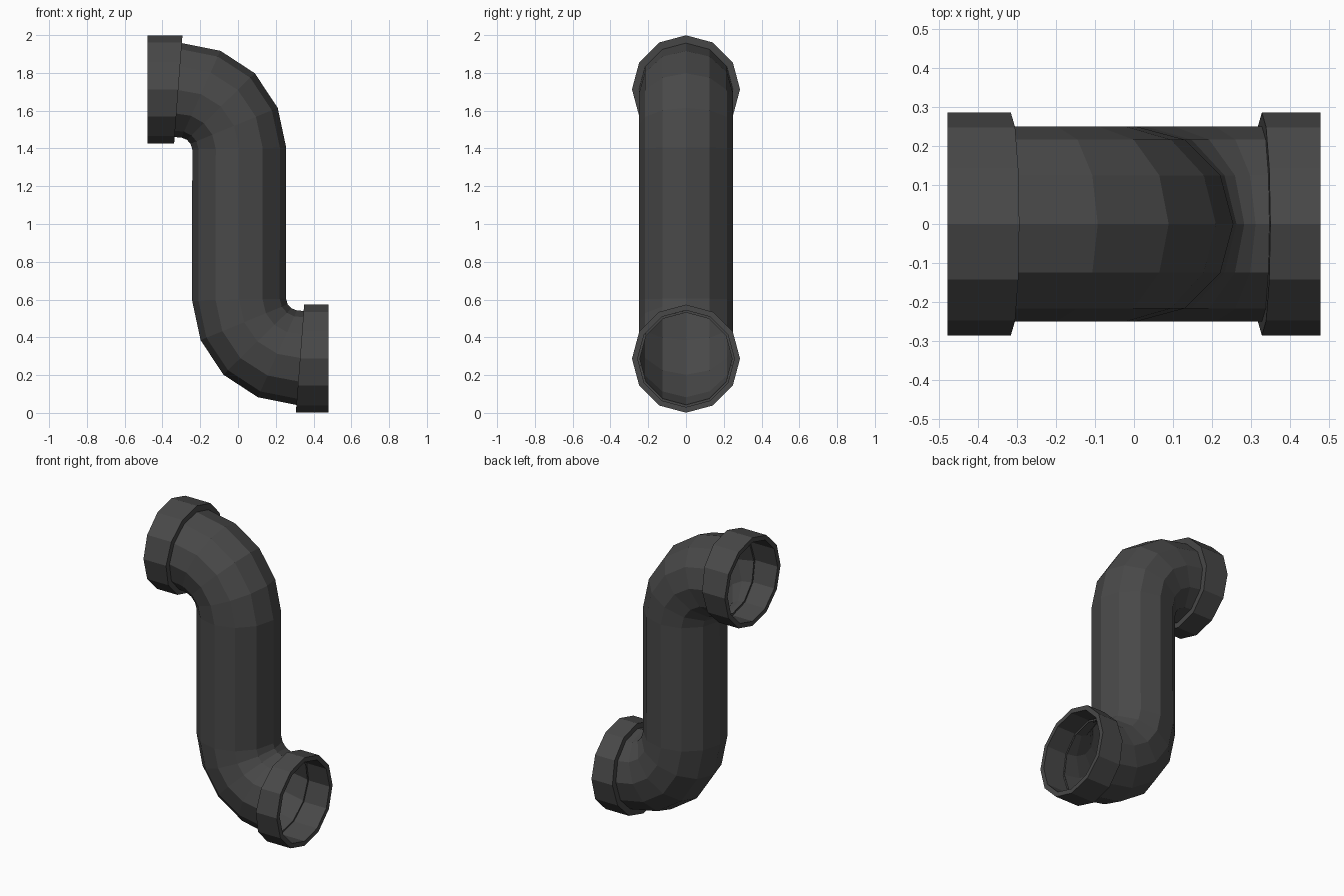
import bpy, bmesh, math

if "Cube" in bpy.data.objects:
    bpy.data.objects.remove(bpy.data.objects["Cube"])

SIDES = 12
MID_X = 0.006          # the bends are point-symmetric about (MID_X, z=1)

mat = bpy.data.materials.new("dark_grey")
mat.diffuse_color = (0.065, 0.065, 0.065, 1)
mat.use_nodes = True
mat.node_tree.nodes["Principled BSDF"].inputs["Base Color"].default_value = mat.diffuse_color


def turn(x, z):
    """Half turn that carries the lower end to the upper end."""
    return 2 * MID_X - x, 2 - z


def loft(name, rings, closed=False):
    """Skin a list of vertex rings with flat quads."""
    bm = bmesh.new()
    loops = [[bm.verts.new(p) for p in ring] for ring in rings]
    pairs = list(zip(loops, loops[1:]))
    if closed:
        pairs.append((loops[-1], loops[0]))
    for a, b in pairs:
        for i in range(SIDES):
            j = (i + 1) % SIDES
            bm.faces.new((a[i], a[j], b[j], b[i]))
    bmesh.ops.recalc_face_normals(bm, faces=bm.faces)
    mesh = bpy.data.meshes.new(name)
    bm.to_mesh(mesh)
    bm.free()
    mesh.materials.append(mat)
    obj = bpy.data.objects.new(name, mesh)
    bpy.context.collection.objects.link(obj)
    return obj


def pipe_ring(outer, inner, r=0.25):
    """Ring spanning an outer and an inner point of the bend."""
    ring = []
    for i in range(SIDES):
        a = 2 * math.pi * i / SIDES
        t = (1 - math.cos(a)) / 2
        ring.append((outer[0] + (inner[0] - outer[0]) * t, r * math.sin(a),
                     outer[1] + (inner[1] - outer[1]) * t))
    return ring


# S-shaped pipe: outer and inner outline of the lower bend, from its mouth up
outer = [(0.31, 0.042), (0.105, 0.083), (-0.077, 0.202), (-0.198, 0.385), (-0.243, 0.595)]
inner = [(0.348, 0.54), (0.312, 0.542), (0.283, 0.554), (0.263, 0.575), (0.254, 0.605)]
lower = [pipe_ring(o, i) for o, i in zip(outer, inner)]
# The upper bend curves the other way, so its rings start from the inner side
upper = [pipe_ring(turn(*i), turn(*o)) for o, i in zip(outer, inner)]
loft("pipe", lower + upper[::-1])


def collar_ring(r, front):
    """Collar ring on the flat mouth, or on the tilted back plane."""
    ring = []
    for i in range(SIDES):
        a = 2 * math.pi * i / SIDES
        z = 0.287 - r * math.cos(a)
        x = 0.478 if front else 0.306 + 0.077 * z
        ring.append((x, r * math.sin(a), z))
    return ring


# Hollow end collars with a thick rim
def collar(name, flip):
    rings = [collar_ring(0.286, False), collar_ring(0.286, True),
             collar_ring(0.256, True), collar_ring(0.256, False),
             collar_ring(0.244, False)]
    if flip:
        rings = [[(-x if x > 0.47 else 2 * MID_X - x, y, 2 - z) for x, y, z in r]
                 for r in rings]
    loft(name, rings, closed=True)


collar("lower_collar", False)
collar("upper_collar", True)
